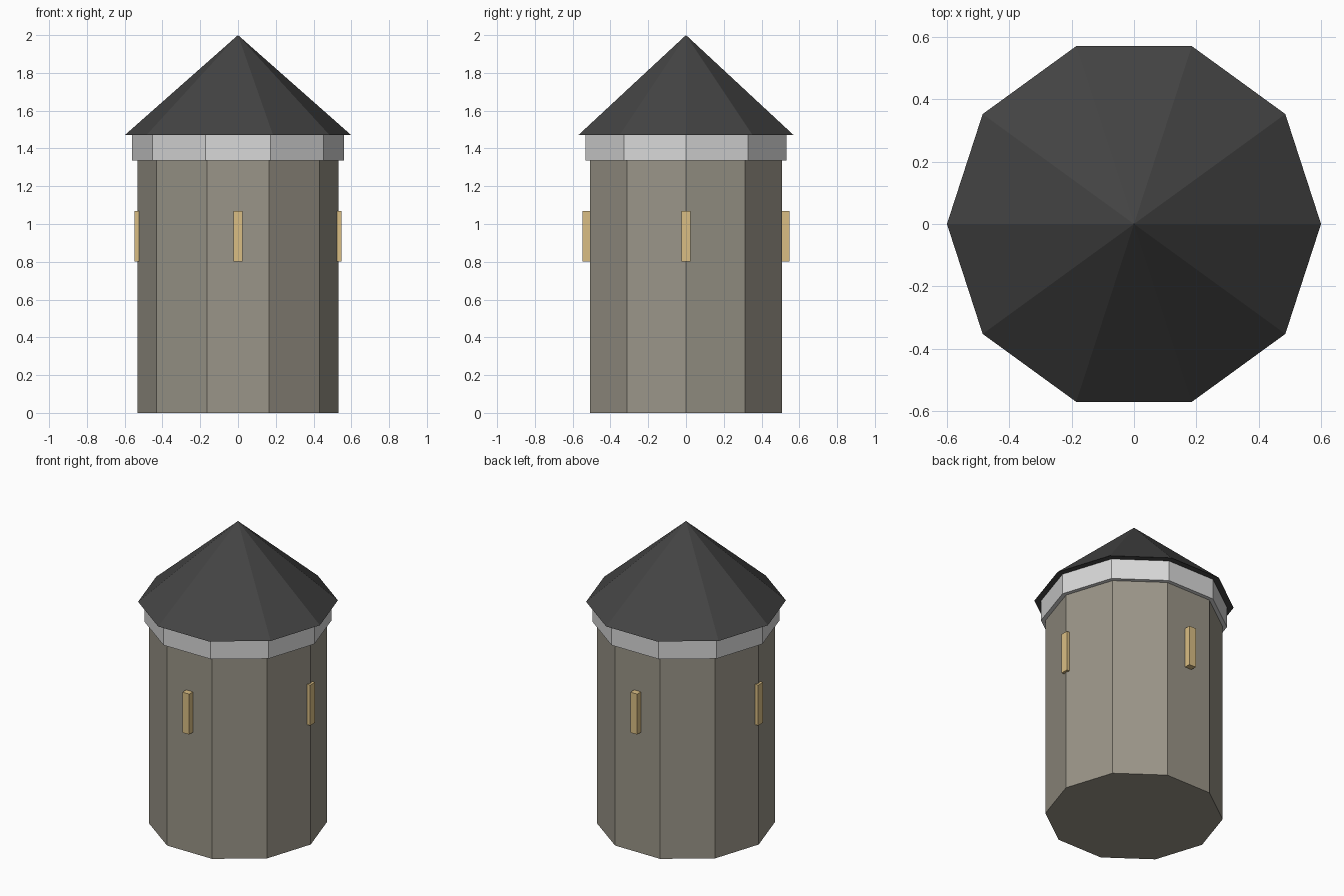
import bpy, math

if "Cube" in bpy.data.objects:
    bpy.data.objects.remove(bpy.data.objects["Cube"])

def material(name, rgb):
    # sRGB bytes to linear diffuse colour
    lin = [((c / 255 + 0.055) / 1.055) ** 2.4 for c in rgb]
    m = bpy.data.materials.new(name)
    m.diffuse_color = (*lin, 1)
    m.use_nodes = True
    m.node_tree.nodes["Principled BSDF"].inputs["Base Color"].default_value = m.diffuse_color
    return m

stone = material("stone", (154, 149, 136))
pale = material("pale_grey", (216, 216, 216))
slate = material("dark_slate", (68, 68, 68))
glow = material("warm_yellow", (218, 190, 132))

def ten_sided(name, r_bottom, r_top, z0, z1, mat):
    # Ten-sided drum or cone with corners on the x axis
    bpy.ops.mesh.primitive_cone_add(vertices=10, radius1=r_bottom, radius2=r_top,
                                    depth=z1 - z0, location=(0, 0, (z0 + z1) / 2),
                                    rotation=(0, 0, math.pi / 2))
    ob = bpy.context.object
    ob.name = name
    ob.data.materials.append(mat)

# Tower stack
ten_sided("tower_wall", 0.533, 0.533, 0, 1.335, stone)
ten_sided("cornice", 0.56, 0.56, 1.335, 1.47, pale)
ten_sided("roof", 0.6, 0, 1.47, 2.0, slate)

# Slit windows on the four sides
for i, side in enumerate(("right", "back", "left", "front")):
    a = i * math.pi / 2
    bpy.ops.mesh.primitive_cube_add(size=1, location=(0.52 * math.cos(a), 0.52 * math.sin(a), 0.935),
                                    rotation=(0, 0, a))
    ob = bpy.context.object
    ob.name = side + "_window"
    ob.scale = (0.054, 0.05, 0.268)
    ob.data.materials.append(glow)
